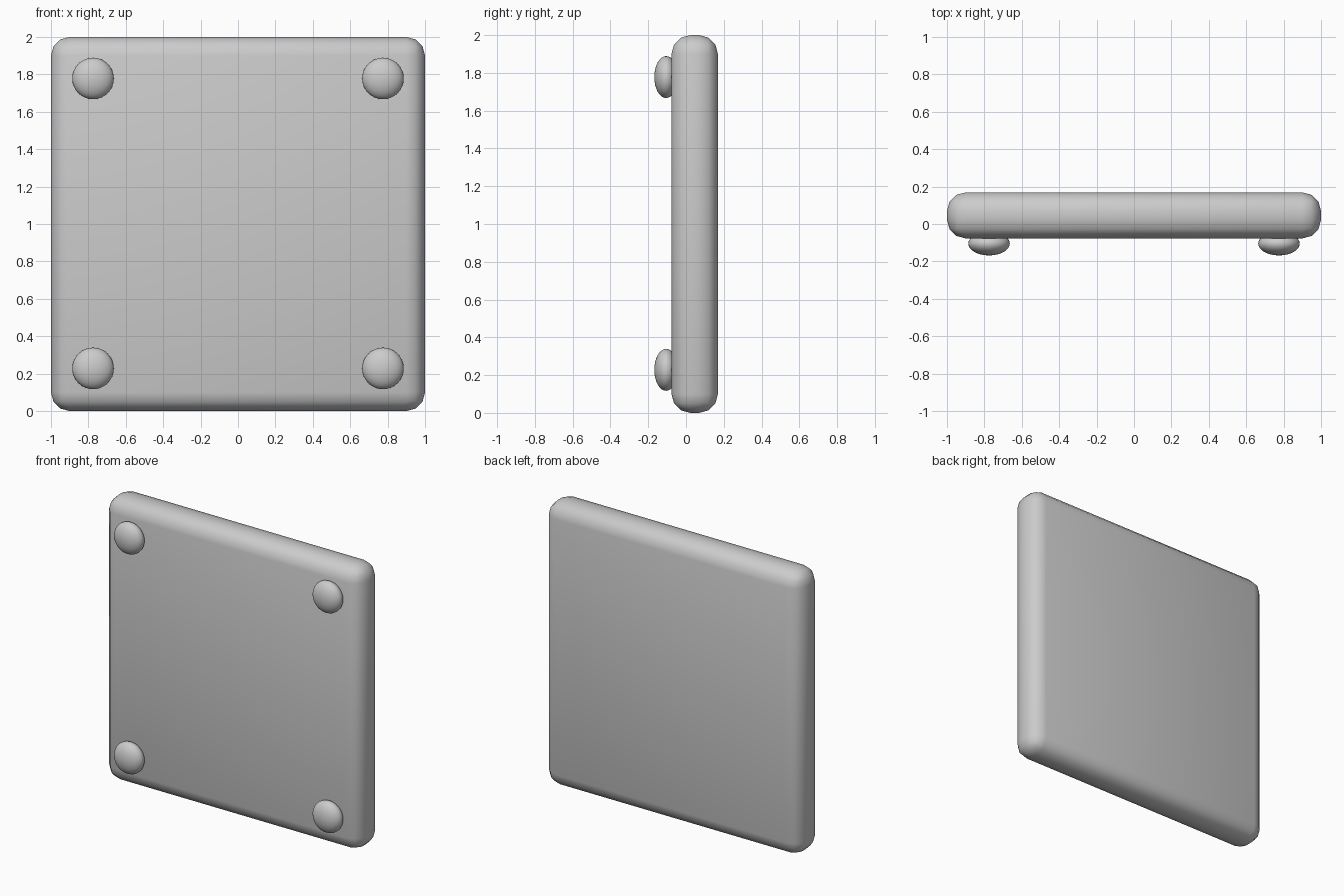
import bpy

if "Cube" in bpy.data.objects:
    bpy.data.objects.remove(bpy.data.objects["Cube"])

# Square plate with rounded edges
bpy.ops.mesh.primitive_cube_add(size=1, location=(0, 0.046, 1))
plate = bpy.context.object
plate.name = "plate"
plate.scale = (2, 0.246, 2)
bpy.ops.object.transform_apply(location=False, rotation=False, scale=True)
bevel = plate.modifiers.new("rounded_edges", 'BEVEL')
bevel.width = 0.1
bevel.segments = 3
bpy.ops.object.shade_smooth()


# Flattened round rivet heads near the front corners
def add_rivet(name, x, z):
    bpy.ops.mesh.primitive_uv_sphere_add(segments=32, ring_count=16, radius=1,
                                         location=(x, -0.105, z))
    rivet = bpy.context.object
    rivet.name = name
    rivet.scale = (0.111, 0.063, 0.111)
    bpy.ops.object.transform_apply(location=False, rotation=False, scale=True)
    bpy.ops.object.shade_smooth()


for side, x in (("left", -0.775), ("right", 0.775)):
    for level, z in (("lower", 0.228), ("upper", 1.778)):
        add_rivet(f"rivet_{level}_{side}", x, z)
